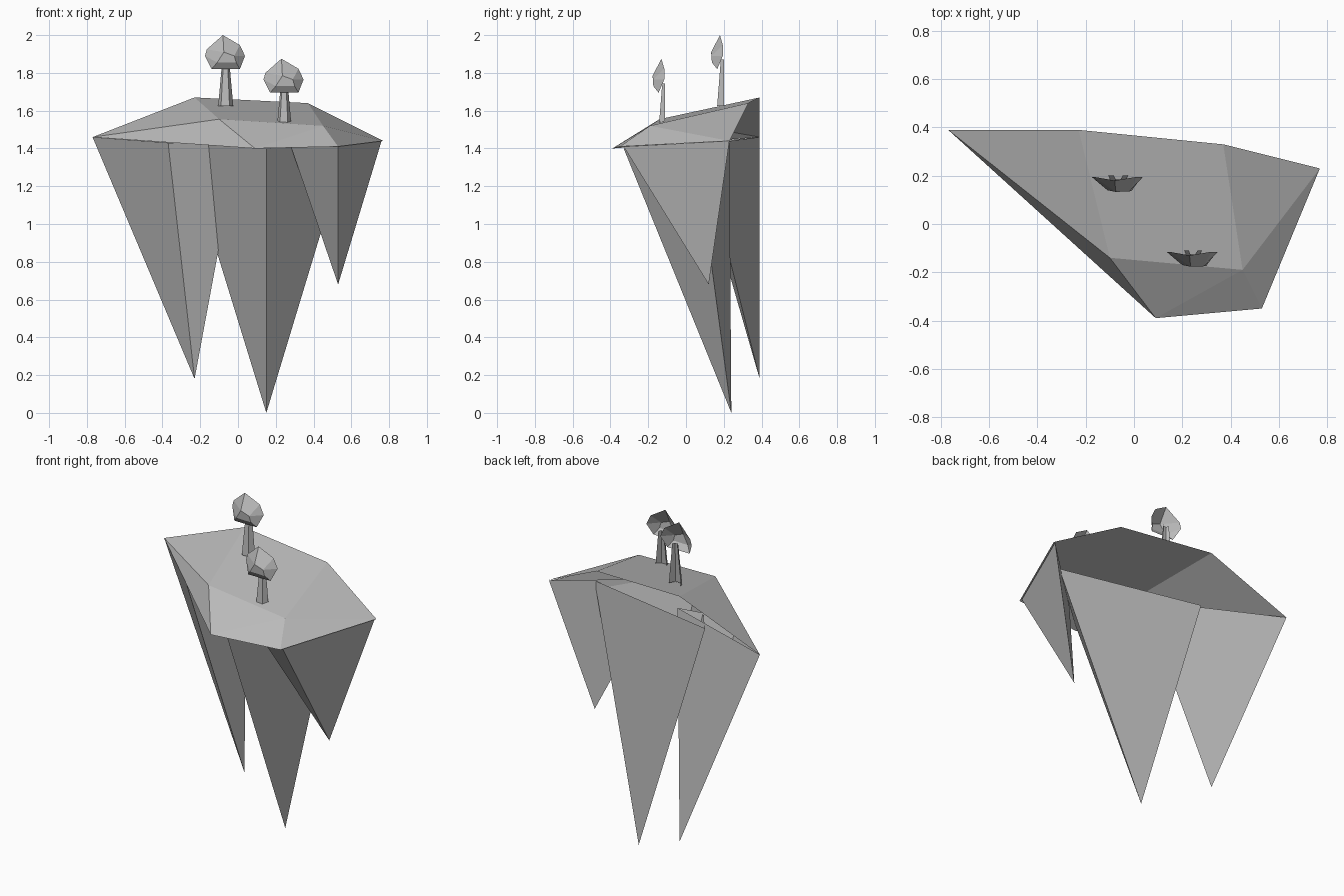
import bpy
from mathutils import Vector

cube = bpy.data.objects.get("Cube")
if cube:
    bpy.data.objects.remove(cube, do_unlink=True)

# One plain stone grey for everything
grey = bpy.data.materials.new("stone_grey")
grey.use_nodes = True
colour = (0.5, 0.5, 0.5, 1)
grey.diffuse_color = colour
grey.node_tree.nodes["Principled BSDF"].inputs["Base Color"].default_value = colour


def sheet(name, points, faces, offset=(0, 0, 0)):
    """Flat-shaded open surface from a few corner points."""
    mesh = bpy.data.meshes.new(name)
    mesh.from_pydata([Vector(p) + Vector(offset) for p in points], [], faces)
    mesh.materials.append(grey)
    obj = bpy.data.objects.new(name, mesh)
    bpy.context.collection.objects.link(obj)
    return obj


def spike(name, tip, corners):
    """Hanging rock: open cone from a counter-clockwise rim down to a tip."""
    n = len(corners)
    return sheet(name, corners + [tip], [(i, n, (i + 1) % n) for i in range(n)])


# Island top: an open faceted shell
west, back, back_east, east = (-.77, .39, 1.46), (-.23, .39, 1.67), (.37, .33, 1.64), (.77, .23, 1.44)
south_east, south = (.53, -.35, 1.41), (.09, -.39, 1.4)
ridge_west, ridge_east = (-.1, -.14, 1.555), (.45, -.19, 1.52)
sheet("island_top",
      [west, back, back_east, east, south_east, south, ridge_west, ridge_east],
      [(0, 6, 1), (0, 5, 6), (1, 6, 7, 2), (2, 7, 3), (3, 7, 4), (5, 7, 6), (5, 4, 7)])

# Hanging rocks
spike("middle_rock", (.15, .24, 0), [(-.29, .23, 1.43), (.15, -.33, 1.4), (.58, .05, 1.42)])
spike("right_rock", (-.23, .39, .18), [west, (-.37, .03, 1.43), (0, .08, 1.42)])
spike("left_rock", (.53, .12, .68), [(.76, .23, 1.44), (.28, -.22, 1.41), (.53, -.33, 1.41)])


def tree(name, offset):
    # Trunk: three tapered faces, open at the back
    columns = [(-.105, .2), (-.09, .165), (-.045, .165), (-.025, .2)]
    centre = Vector((-.065, .2))
    points = [(x, y, 1.625) for x, y in columns]
    for c in columns:
        top = centre.lerp(Vector(c), .45)
        points.append((top.x, top.y, 1.87))
    sheet(name + "_trunk", points, [(i, i + 1, i + 5, i + 4) for i in range(3)], offset)

    # Foliage: faceted front shell, rim first and then the bulging front
    rim = [(-.08, .18, 2), (-.165, .195, 1.925), (-.175, .195, 1.89), (-.14, .165, 1.82),
           (.01, .165, 1.82), (.037, .195, 1.89), (.01, .195, 1.947)]
    bulge = [(-.075, .133, 1.91), (-.11, .14, 1.855), (-.01, .137, 1.855), (-.02, .135, 1.89)]
    sheet(name + "_foliage", rim + bulge,
          [(0, 1, 7), (1, 2, 8, 7), (2, 3, 8), (3, 4, 9, 8), (4, 5, 10, 9),
           (5, 6, 10), (6, 0, 7, 10), (7, 8, 9, 10)], offset)


tree("back_tree", (0, 0, 0))
tree("front_tree", (.31, -.31, -.125))
